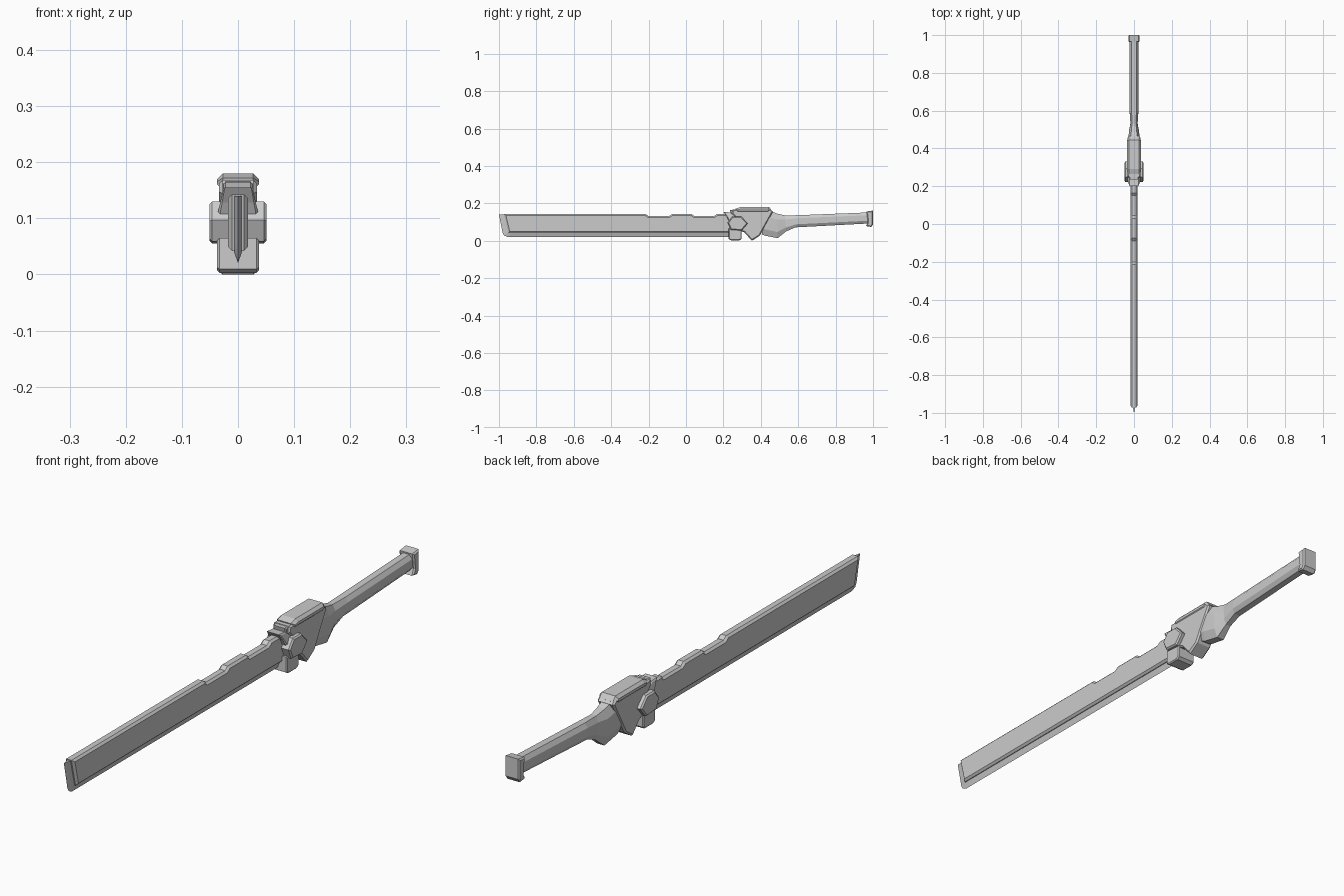
import bpy, bmesh

if "Cube" in bpy.data.objects:
    bpy.data.objects.remove(bpy.data.objects["Cube"])


def finish(name, bm):
    bmesh.ops.remove_doubles(bm, verts=bm.verts, dist=1e-5)
    bmesh.ops.recalc_face_normals(bm, faces=bm.faces)
    mesh = bpy.data.meshes.new(name)
    bm.to_mesh(mesh)
    bm.free()
    ob = bpy.data.objects.new(name, mesh)
    bpy.context.collection.objects.link(ob)
    return ob


def slab(name, profile, half, chamfer=0.0, taper=None):
    """Side profile (y, z) extruded to x = +-half, outline edges chamfered.
    taper = (z0, z1, scale): x is scaled towards z1."""
    bm = bmesh.new()
    n = len(profile)
    left = [bm.verts.new((-half, y, z)) for y, z in profile]
    right = [bm.verts.new((half, y, z)) for y, z in profile]
    bm.faces.new(left)
    bm.faces.new(right[::-1])
    for i in range(n):
        j = (i + 1) % n
        bm.faces.new((left[i], right[i], right[j], left[j]))
    bmesh.ops.recalc_face_normals(bm, faces=bm.faces)
    if chamfer:
        rim = [e for e in bm.edges if abs(e.verts[0].co.x - e.verts[1].co.x) < 1e-6]
        bmesh.ops.bevel(bm, geom=rim, offset=chamfer, segments=1,
                        affect='EDGES', profile=0.5, clamp_overlap=True)
    if taper:
        z0, z1, s = taper
        for v in bm.verts:
            t = min(max((v.co.z - z0) / (z1 - z0), 0), 1)
            v.co.x *= 1 + (s - 1) * t
    return finish(name, bm)


def loft(name, sections):
    """Octagonal sections (y_top, z_top, y_bottom, z_bottom, half_width)."""
    bm = bmesh.new()
    shape = [(.55, 1), (1, .75), (1, .25), (.55, 0),
             (-.55, 0), (-1, .25), (-1, .75), (-.55, 1)]
    rings = [[bm.verts.new((a * w, yb + (yt - yb) * t, zb + (zt - zb) * t))
              for a, t in shape] for yt, zt, yb, zb, w in sections]
    for r, s in zip(rings, rings[1:]):
        for i in range(8):
            j = (i + 1) % 8
            bm.faces.new((r[i], r[j], s[j], s[i]))
    bm.faces.new(rings[0])
    bm.faces.new(rings[-1][::-1])
    return finish(name, bm)


# Thick blade core with two shallow notches in the spine
slab("blade_core", [
    (-.972, .143), (-.948, .042), (.27, .042), (.27, .128),
    (.18, .132), (.155, .132), (.14, .143), (.17, .143)][:4] + [
    (.205, .143), (.165, .143), (.15, .132), (.045, .132), (.03, .143),
    (-.075, .143), (-.09, .132), (-.20, .132), (-.215, .143)],
    .018, .0075)

# Thin sharpened edge along the tip and belly
outer = [(-1, .14), (-.98, .042), (-.972, .028), (-.953, .02), (.25, .02)]
inner = [(-.96, .14), (-.94, .06), (-.938, .052), (-.93, .046), (.25, .046)]
bm = bmesh.new()
rim = [bm.verts.new((0, y, z)) for y, z in outer]
sides = [[bm.verts.new((s * .009, y, z)) for y, z in inner] for s in (-1, 1)]
for side in sides:
    for i in range(len(outer) - 1):
        bm.faces.new((rim[i], rim[i + 1], side[i + 1], side[i]))
for k in (0, -1):
    bm.faces.new((rim[k], sides[0][k], sides[1][k]))
for i in range(len(inner) - 1):
    bm.faces.new((sides[0][i], sides[0][i + 1], sides[1][i + 1], sides[1][i]))
finish("blade_edge", bm)

# Collar clamping the spine of the blade
slab("blade_collar", [(.20, .155), (.235, .152), (.265, .13), (.265, .108),
                      (.228, .108), (.218, .128)], .036, .004, (.11, .15, .74))
slab("collar_link", [(.235, .165), (.30, .168), (.30, .12), (.245, .12)], .026, .004)

# Main housing and its raised top plate
slab("housing", [(.25, .168), (.45, .17), (.465, .155), (.395, .028), (.352, .0),
                 (.312, .045), (.27, .06), (.27, .12), (.245, .145)],
     .034, .006)
slab("housing_top_plate", [(.265, .172), (.29, .18), (.445, .18), (.458, .163),
                           (.44, .15), (.27, .15)], .037, .010)

# Hexagonal pivot and the block beneath it
slab("pivot", [(.223, .097), (.248, .13), (.295, .13), (.33, .093),
               (.298, .055), (.240, .059)], .051, .005)
slab("lower_block", [(.228, .065), (.298, .065), (.298, .012), (.287, .003),
                     (.240, .003), (.228, .010)], .037, .004)

# Grip, flaring into a trigger-guard shape at the front
loft("grip", [(.43, .158, .405, .035, .030), (.465, .154, .42, .028, .030),
              (.485, .146, .49, .014, .027), (.53, .136, .535, .05, .019),
              (.60, .137, .585, .072, .023), (.98, .152, .98, .093, .023)])

# Pommel cap
slab("pommel", [(.965, .157), (1, .162), (1, .088), (.99, .074),
                (.962, .079), (.972, .10)], .030, .005)
